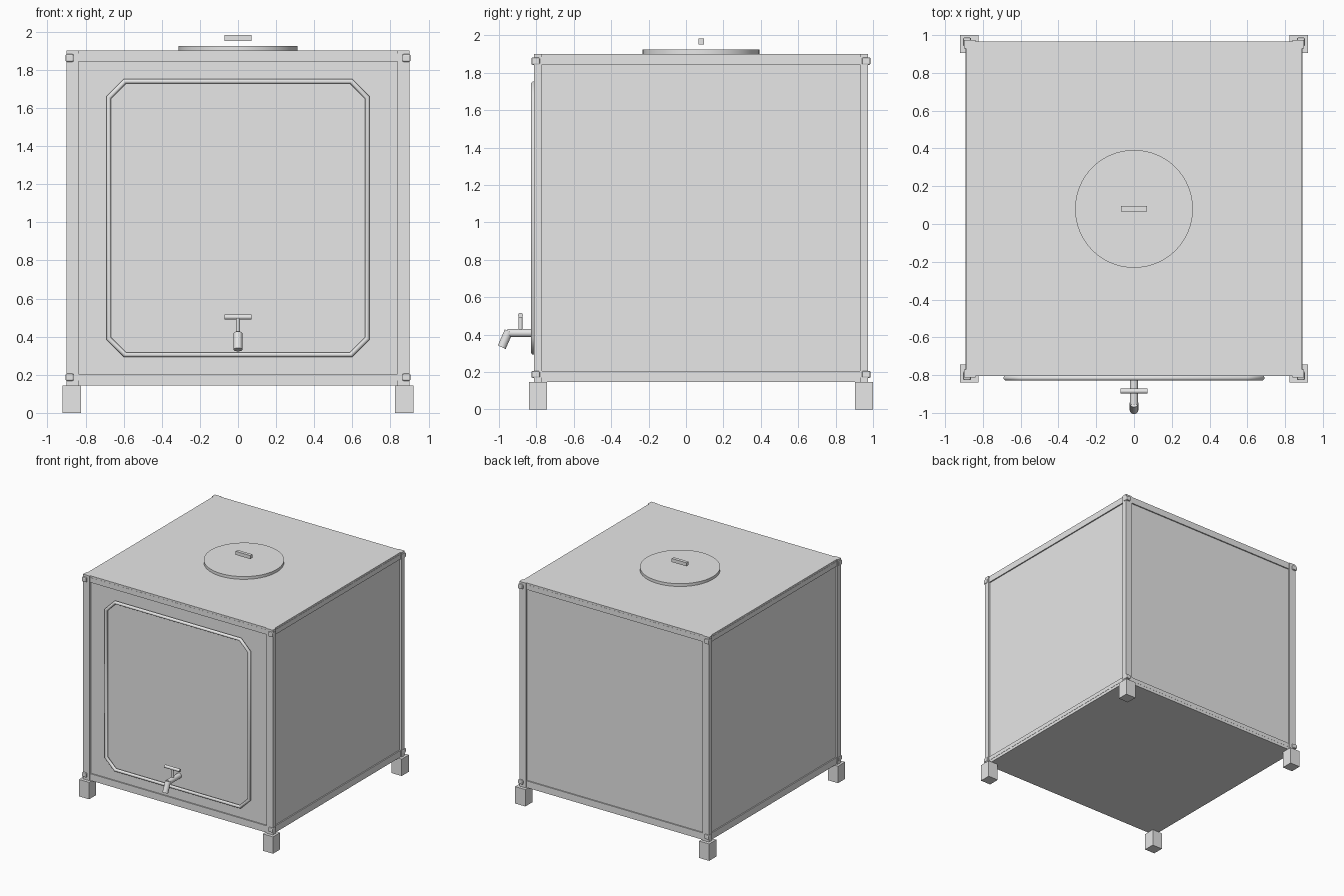
import bpy, bmesh
from mathutils import Vector

if "Cube" in bpy.data.objects:
    bpy.data.objects.remove(bpy.data.objects["Cube"], do_unlink=True)

grey = bpy.data.materials.new("plain grey")
grey.use_nodes = True
grey.diffuse_color = (0.8, 0.8, 0.8, 1)
grey.node_tree.nodes["Principled BSDF"].inputs["Base Color"].default_value = (0.8, 0.8, 0.8, 1)

CY = 0.08            # tank centre in y
HX, HY = 0.9, 0.893  # half sizes of the frame
Z0, Z1 = 0.145, 1.9  # tank bottom and top


def finish(name, bm):
    mesh = bpy.data.meshes.new(name)
    bm.to_mesh(mesh)
    bm.free()
    mesh.materials.append(grey)
    obj = bpy.data.objects.new(name, mesh)
    bpy.context.collection.objects.link(obj)
    return obj


def box(name, x, y, z, bevel=0):
    """Box from three (low, high) ranges."""
    bm = bmesh.new()
    bmesh.ops.create_cube(bm, size=1)
    for v in bm.verts:
        v.co = [r[0] if c < 0 else r[1] for c, r in zip(v.co, (x, y, z))]
    obj = finish(name, bm)
    if bevel:
        mod = obj.modifiers.new("rounded edges", "BEVEL")
        mod.width, mod.segments = bevel, 2
    return obj


def rod(name, a, b, radius, sides=24):
    """Capped cylinder between two points."""
    a, b = Vector(a), Vector(b)
    bm = bmesh.new()
    bmesh.ops.create_cone(bm, cap_ends=True, segments=sides, radius1=radius,
                          radius2=radius, depth=(b - a).length)
    bm.transform((b - a).to_track_quat("Z", "Y").to_matrix().to_4x4())
    bmesh.ops.translate(bm, verts=bm.verts, vec=(a + b) / 2)
    for f in bm.faces:
        f.smooth = len(f.verts) == 4
    for e in bm.edges:
        e.smooth = all(f.smooth for f in e.link_faces)
    return finish(name, bm)


def span(sign, low, high, centre=0):
    """Range mirrored about a centre."""
    return sorted((centre + sign * low, centre + sign * high))


# Tank body with a slightly wider base and top plate
box("tank_body", (-0.882, 0.882), span(1, -0.876, 0.876, CY), (Z0, Z1))
box("base_plate", (-0.89, 0.89), span(1, -0.885, 0.885, CY), (Z0, 0.17))
box("top_plate", (-0.89, 0.89), span(1, -0.885, 0.885, CY), (1.885, Z1))

# Corner posts, feet and clamps
for sx, side in ((-1, "right"), (1, "left")):
    for sy, end in ((-1, "front"), (1, "back")):
        tag = f"{end}_{side}"
        box("post_" + tag, span(sx, 0.838, HX), span(sy, 0.85, HY, CY), (Z0, Z1))
        box("foot_" + tag, span(sx, 0.824, 0.92), span(sy, 0.824, 0.92, CY), (0, Z0))
        for level, z in (("lower", (0.168, 0.206)), ("upper", (1.842, 1.882))):
            box(f"{level}_clamp_{tag}", span(sx, 0.862, 0.905),
                span(sy, 0.86, 0.907, CY), z, 0.008)

# Horizontal rails on all four sides
for level, z in (("lower", (0.17, 0.204)), ("upper", (1.843, 1.885))):
    for sy, end in ((-1, "front"), (1, "back")):
        box(f"{level}_rail_{end}", (-0.84, 0.84), span(sy, 0.86, 0.886, CY), z)
    for sx, side in ((-1, "right"), (1, "left")):
        box(f"{level}_rail_{side}", span(sx, 0.86, 0.892), span(1, -0.855, 0.855, CY), z)

# Chamfered tube ring on the front
ring = bpy.data.curves.new("front_ring", "CURVE")
ring.dimensions = "3D"
ring.bevel_depth, ring.bevel_resolution = 0.014, 3
spline = ring.splines.new("POLY")
w, c, low, high = 0.678, 0.085, 0.305, 1.74
path = [(-w + c, low), (w - c, low), (w, low + c), (w, high - c),
        (w - c, high), (-w + c, high), (-w, high - c), (-w, low + c)]
spline.points.add(len(path) - 1)
for p, (x, z) in zip(spline.points, path):
    p.co = (x, -0.815, z, 1)
spline.use_cyclic_u = True
spline.use_smooth = True
ring.materials.append(grey)
bpy.context.collection.objects.link(bpy.data.objects.new("front_ring", ring))

# Lid with its grip
rod("lid", (0, CY, Z1), (0, CY, 1.924), 0.312, 64)
box("lid_grip", (-0.07, 0.07), (0.067, 0.095), (1.952, 1.982))

# Tap: pipe, slanted spout, stem and cross handle
rod("tap_pipe", (0, -0.79, 0.408), (0, -0.955, 0.408), 0.022)
rod("tap_spout", (0, -0.948, 0.418), (0, -0.985, 0.332), 0.023)
rod("tap_stem", (0, -0.885, 0.41), (0, -0.885, 0.503), 0.011)
rod("tap_handle", (-0.072, -0.885, 0.503), (0.072, -0.885, 0.503), 0.013)
